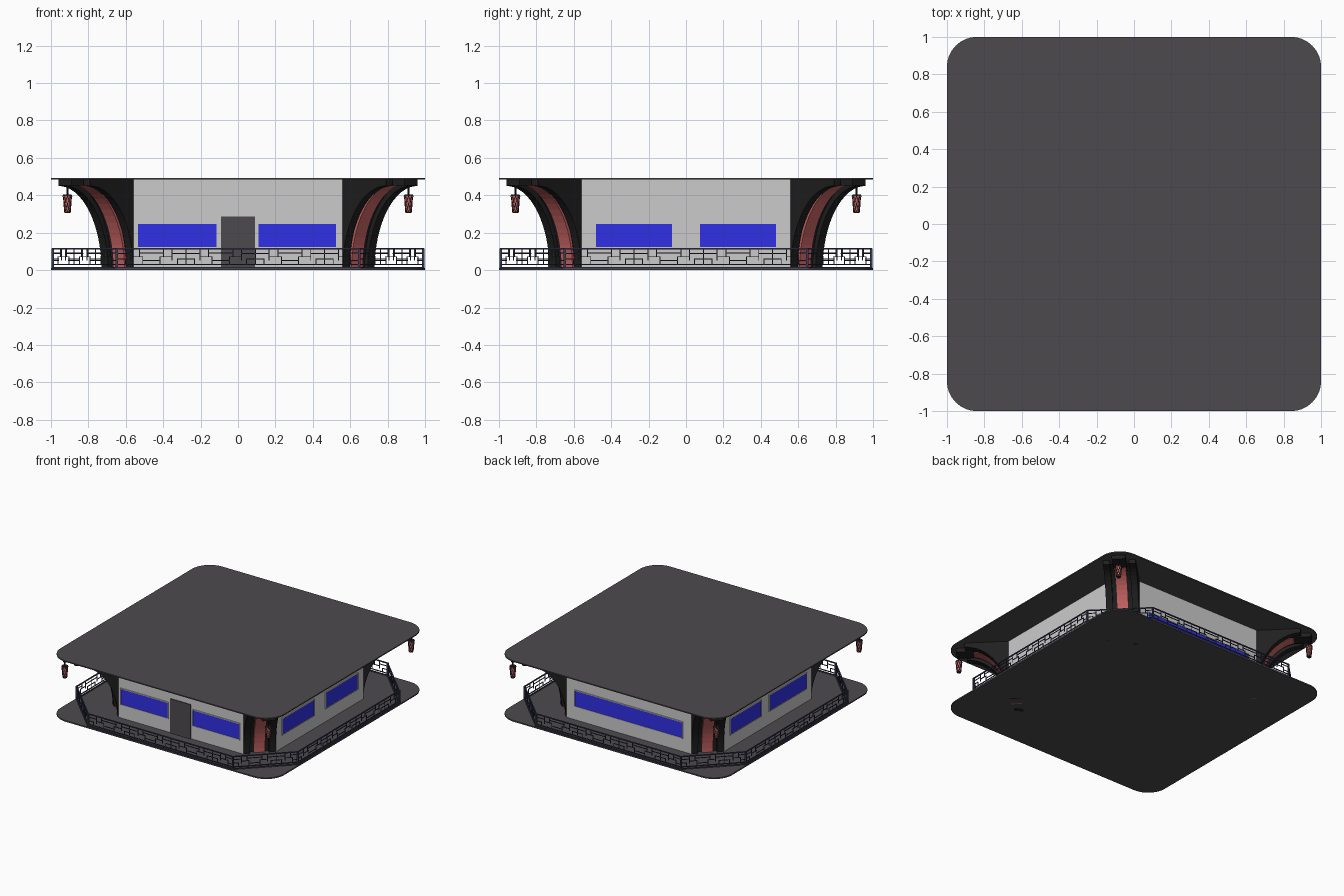
import bpy, bmesh, math
from mathutils import Vector, Matrix

if "Cube" in bpy.data.objects:
    bpy.data.objects.remove(bpy.data.objects["Cube"])


def material(name, rgb):
    m = bpy.data.materials.new(name)
    m.diffuse_color = (*rgb, 1)
    m.use_nodes = True
    m.node_tree.nodes["Principled BSDF"].inputs["Base Color"].default_value = m.diffuse_color
    return m


DARK = material("dark_slate", (0.075, 0.068, 0.076))
BLACK = material("black_timber", (0.014, 0.014, 0.014))
RED = material("red_inlay", (0.6, 0.13, 0.13))
BLUE = material("blue_glass", (0.03, 0.03, 0.8))
RAIL = material("rail_metal", (0.04, 0.045, 0.09))


def finish(bm, name, mat=None):
    bmesh.ops.recalc_face_normals(bm, faces=bm.faces)
    me = bpy.data.meshes.new(name)
    bm.to_mesh(me)
    bm.free()
    ob = bpy.data.objects.new(name, me)
    bpy.context.collection.objects.link(ob)
    if mat:
        me.materials.append(mat)
    return ob


def add_box(bm, lo, hi):
    lo, hi = Vector(lo), Vector(hi)
    size = hi - lo
    m = Matrix.Translation((lo + hi) / 2) @ Matrix.Diagonal((*size, 1))
    return bmesh.ops.create_cube(bm, size=1, matrix=m)["verts"]


def add_prism(bm, ring, offset):
    """Extrude a closed ring of points along an offset."""
    a = [bm.verts.new(p) for p in ring]
    b = [bm.verts.new(Vector(p) + Vector(offset)) for p in ring]
    bm.faces.new(a)
    bm.faces.new(b)
    for i in range(len(a)):
        j = (i + 1) % len(a)
        bm.faces.new((a[i], a[j], b[j], b[i]))


def add_bar(bm, p, q, r=0.003):
    """Square bar between two points."""
    p, q = Vector(p), Vector(q)
    d = q - p
    m = (Matrix.Translation((p + q) / 2) @ d.to_track_quat('Z', 'Y').to_matrix().to_4x4()
         @ Matrix.Diagonal((2 * r, 2 * r, d.length + 2 * r, 1)))
    bmesh.ops.create_cube(bm, size=1, matrix=m)


def add_cone(bm, x, y, z0, z1, r0, r1, n=12):
    bmesh.ops.create_cone(bm, cap_ends=True, segments=n, radius1=r0, radius2=r1, depth=z1 - z0,
                          matrix=Matrix.Translation((x, y, (z0 + z1) / 2)))


def spin(p, k):
    return Matrix.Rotation(k * math.pi / 2, 3, 'Z') @ Vector(p)


# floor and roof slabs with rounded corners
for name, z0, z1 in (("floor_slab", 0, 0.01), ("roof_slab", 0.484, 0.493)):
    bm = bmesh.new()
    add_box(bm, (-1, -1, z0), (1, 1, z1))
    upright = [e for e in bm.edges if abs(e.verts[0].co.z - e.verts[1].co.z) > 0.001]
    bmesh.ops.bevel(bm, geom=upright, offset=0.16, segments=14, profile=0.5, affect='EDGES')
    finish(bm, name, DARK)

# walls, notched at each corner where the brackets sit
bm = bmesh.new()
corner = [(0.56, -0.73, 0.005), (0.515, -0.685, 0.005), (0.685, -0.515, 0.005), (0.73, -0.56, 0.005)]
add_prism(bm, [spin(p, k) for k in range(4) for p in corner], (0, 0, 0.482))
finish(bm, "walls")

# door
bm = bmesh.new()
add_box(bm, (-0.09, -0.738, 0.01), (0.09, -0.72, 0.287))
finish(bm, "door", DARK)

# windows: (wall turn, start, end) along each wall seen from outside
windows = [(0, -0.535, -0.115), (0, 0.11, 0.525), (1, -0.48, -0.075), (1, 0.075, 0.48),
           (2, -0.48, 0.48), (3, -0.48, -0.09), (3, 0.02, 0.49)]
glass, frame = bmesh.new(), bmesh.new()
for k, a, b in windows:
    rot = Matrix.Rotation(k * math.pi / 2, 3, 'Z')
    z0, z1, f = 0.123, 0.247, 0.006
    v = add_box(glass, (a, -0.735, z0), (b, -0.72, z1))
    bmesh.ops.rotate(glass, verts=v, cent=(0, 0, 0), matrix=rot)
    for lo, hi in (((a - f, z0 - f), (b + f, z0)), ((a - f, z1), (b + f, z1 + f)),
                   ((a - f, z0), (a, z1)), ((b, z0), (b + f, z1))):
        v = add_box(frame, (lo[0], -0.738, lo[1]), (hi[0], -0.72, hi[1]))
        bmesh.ops.rotate(frame, verts=v, cent=(0, 0, 0), matrix=rot)
finish(glass, "window_glass", BLUE)
finish(frame, "window_frames")


# curved corner brackets, drawn in the diagonal plane (t outward, z up)
def bracket_profile(inset):
    ts = [i / 16 * math.pi / 2 for i in range(17)]
    curve = [(0.875 - inset - 0.23 * math.cos(s), (0.45 + inset) * math.sin(s)) for s in ts]
    return [(0.58, 0)] + curve + [(0.875 - inset, 0.486), (0.58, 0.486)]


def add_slab(bm, profile, v0, v1, k):
    ring = [spin((t + v0, -t + v0, z), k) for t, z in profile]
    add_prism(bm, ring, spin((v1 - v0, v1 - v0, 0), k))


timber, inlay = bmesh.new(), bmesh.new()
for k in range(4):
    for v0, v1 in ((-0.085, -0.05), (0.05, 0.085)):
        add_slab(timber, bracket_profile(0), v0, v1, k)
    add_slab(timber, bracket_profile(0.018), -0.05, 0.05, k)
    add_slab(inlay, bracket_profile(0.008), -0.03, 0.03, k)
    # beam end carrying the lantern
    add_slab(timber, [(0.8, 0.452), (0.925, 0.452), (0.925, 0.486), (0.8, 0.486)], -0.035, 0.035, k)
finish(timber, "corner_brackets", BLACK)
finish(inlay, "bracket_inlays", RED)

# hanging lanterns
metal, body, cage = bmesh.new(), bmesh.new(), bmesh.new()
for sx in (-1, 1):
    for sy in (-1, 1):
        x, y = 0.912 * sx, 0.912 * sy
        add_cone(metal, x, y, 0.39, 0.455, 0.005, 0.005, 8)
        add_cone(metal, x, y, 0.395, 0.404, 0.027, 0.022)
        add_cone(metal, x, y, 0.306, 0.312, 0.015, 0.017)
        add_cone(body, x, y, 0.312, 0.396, 0.016, 0.024)
        # crossing diagonal strips around the shade
        n, rows = 8, 4
        for i in range(n):
            for j in range(rows):
                for s in (-1, 1):
                    pts = []
                    for jj, step in ((j, 0), (j + 1, s)):
                        a = (i + (jj % 2) * 0.5 * (s if step else 1)) * math.tau / n
                        if not step and j % 2 == 0:
                            a = i * math.tau / n
                        if step and j % 2 == 1:
                            a = (i + 0.5 + 0.5 * s) * math.tau / n
                        r = 0.0165 + 0.008 * jj / rows
                        pts.append((x + r * math.cos(a), y + r * math.sin(a), 0.312 + 0.084 * jj / rows))
                    add_bar(cage, *pts, r=0.0012)
finish(metal, "lantern_fittings", BLACK)
finish(body, "lantern_shades", RED)
finish(cage, "lantern_lattice", BLACK)

# octagonal railing with a geometric lattice
cell = [((0, 0), (0, 1)), ((0, 0.7), (0.4, 0.7)), ((0.4, 0.3), (0.4, 1)), ((0, 0.35), (0.25, 0.35)),
        ((0.25, 0), (0.25, 0.35)), ((0.4, 0.5), (0.75, 0.5)), ((0.75, 0), (0.75, 0.5)),
        ((0.65, 0.5), (0.65, 1)), ((0.75, 0.25), (1, 0.25)), ((0.65, 0.75), (1, 0.75))]
rails = bmesh.new()
ends = [spin(p, k) for k in range(4) for p in ((-0.648, -0.99, 0), (0.648, -0.99, 0))]
for i, a in enumerate(ends):
    b = ends[(i + 1) % 8]
    add_bar(rails, a + Vector((0, 0, 0.008)), a + Vector((0, 0, 0.11)), 0.006)
    for z, r in ((0.012, 0.005), (0.03, 0.003), (0.113, 0.004)):
        add_bar(rails, a + Vector((0, 0, z)), b + Vector((0, 0, z)), r)
    n = 7 if i % 2 == 0 else 3
    for c in range(n):
        for p, q in cell:
            pts = []
            for u, h in (p, q):
                u = 1 - u if c % 2 else u
                pts.append(a.lerp(b, (c + u) / n) + Vector((0, 0, 0.03 + 0.083 * h)))
            add_bar(rails, *pts, r=0.0025)
finish(rails, "railing", RAIL)
